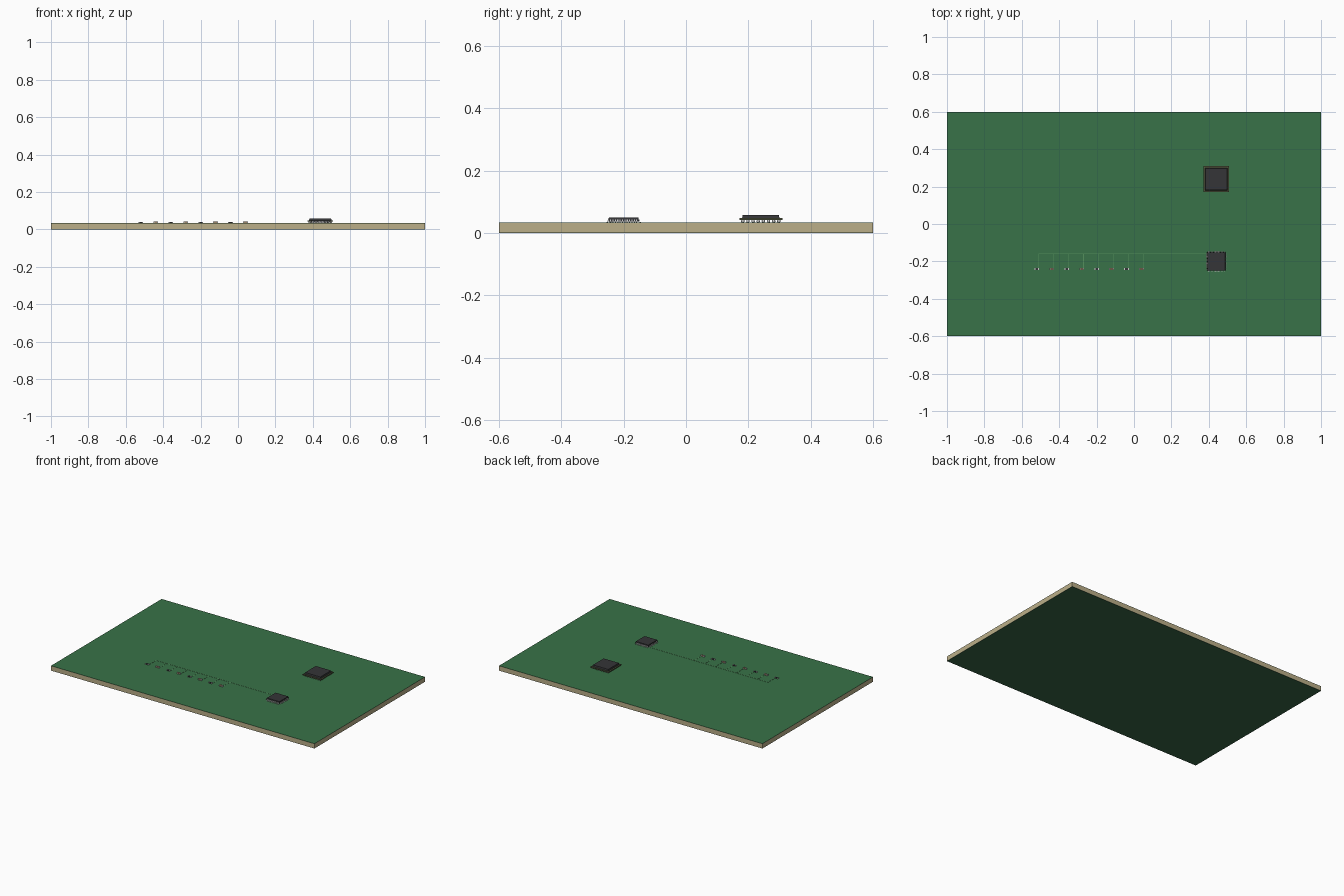
import bpy, bmesh, math
from mathutils import Matrix, Vector

if "Cube" in bpy.data.objects:
    bpy.data.objects.remove(bpy.data.objects["Cube"])

TOP = 0.033  # upper face of the board


def mat(name, rgb):
    m = bpy.data.materials.new(name)
    m.diffuse_color = (*rgb, 1)
    m.use_nodes = True
    m.node_tree.nodes["Principled BSDF"].inputs["Base Color"].default_value = m.diffuse_color
    return m


GREEN = mat("solder_mask", (0.04, 0.17, 0.065))
DARK = mat("mask_underside", (0.04, 0.13, 0.06))
TAN = mat("fibreglass", (0.5, 0.43, 0.25))
TRACE = mat("trace_green", (0.09, 0.28, 0.11))
BLACK = mat("epoxy", (0.035, 0.035, 0.038))
SUBSTRATE = mat("substrate", (0.09, 0.10, 0.05))
METAL = mat("tin", (0.65, 0.65, 0.65))
CERAMIC = mat("ceramic", (0.36, 0.25, 0.15))


def finish(bm, name, material):
    bmesh.ops.recalc_face_normals(bm, faces=bm.faces)
    me = bpy.data.meshes.new(name)
    bm.to_mesh(me)
    bm.free()
    me.materials.append(material)
    ob = bpy.data.objects.new(name, me)
    bpy.context.collection.objects.link(ob)
    return ob


def add_box(bm, x0, x1, y0, y1, z0, z1, taper=0.0):
    """Box, with the upper face optionally inset by taper."""
    r = bmesh.ops.create_cube(bm, size=1)
    for v in r["verts"]:
        t = taper if v.co.z > 0 else 0
        v.co = Vector((x1 - t if v.co.x > 0 else x0 + t,
                       y1 - t if v.co.y > 0 else y0 + t,
                       z1 if v.co.z > 0 else z0))


def box(name, material, *dims, taper=0.0):
    bm = bmesh.new()
    add_box(bm, *dims, taper)
    return finish(bm, name, material)


def square(name, material, c, half, z0, z1, taper=0.0):
    return box(name, material, c[0] - half, c[0] + half,
               c[1] - half, c[1] + half, z0, z1, taper=taper)


# Board: fibreglass core between two thin mask layers
box("board_core", TAN, -1, 1, -0.6, 0.6, 0.001, TOP - 0.001)
box("top_mask", GREEN, -1, 1, -0.6, 0.6, TOP - 0.001, TOP)
box("bottom_mask", DARK, -1, 1, -0.6, 0.6, 0, 0.001)

# Ball grid chip: substrate, moulded cap, solder balls
bga = (0.44, 0.24)
square("ball_chip_substrate", SUBSTRATE, bga, 0.069, 0.0415, 0.047)
square("ball_chip_cap", BLACK, bga, 0.06, 0.047, 0.058, 0.002)
bm = bmesh.new()
for i in range(8):
    for j in range(8):
        p = (bga[0] + (i - 3.5) * 0.0165, bga[1] + (j - 3.5) * 0.0165, TOP + 0.0048)
        bmesh.ops.create_uvsphere(bm, u_segments=12, v_segments=8, radius=0.0055,
                                  matrix=Matrix.Translation(p))
for f in bm.faces:
    f.smooth = True
finish(bm, "solder_balls", METAL)

# Leaded chip: body with gull-wing leads on four sides
qfp = (0.44, -0.2)
square("leaded_chip_body", BLACK, qfp, 0.049, 0.036, 0.05, 0.0015)
profile = [(0.046, 0.0425), (0.0505, 0.0425), (0.0520, 0.0345), (0.055, 0.0345),
           (0.055, 0.033), (0.0510, 0.033), (0.0495, 0.041), (0.046, 0.041)]
bm = bmesh.new()
for side in range(4):
    turn = Matrix.Translation((*qfp, 0)) @ Matrix.Rotation(side * math.pi / 2, 4, 'Z')
    for k in range(12):
        y = (k - 5.5) * 0.0076
        a, b = [[bm.verts.new(turn @ Vector((r, y + s * 0.0018, z))) for r, z in profile]
                for s in (-1, 1)]
        bm.faces.new(a)
        bm.faces.new(b[::-1])
        for n in range(len(a)):
            m = (n + 1) % len(a)
            bm.faces.new((a[n], b[n], b[m], a[m]))
finish(bm, "leaded_chip_leads", METAL)

# Copper trace bus with one branch per small component
W = 0.0015
bm = bmesh.new()
add_box(bm, -0.51 - W, 0.388, -0.16 - W, -0.16 + W, TOP, TOP + 0.001)
for i in range(8):
    x = -0.51 + 0.08 * i
    add_box(bm, x - W, x + W, -0.24, -0.16 - W, TOP, TOP + 0.001)
finish(bm, "traces", TRACE)

# Small components, alternating resistor and capacitor
for i in range(8):
    x, y = -0.52 + 0.08 * i, -0.24
    cap = i % 2
    h = 0.009 if cap else 0.006
    name = "capacitor" if cap else "resistor"
    box(f"{name}_{i}_body", CERAMIC if cap else BLACK,
        x - 0.008, x + 0.008, y - 0.0055, y + 0.0055, TOP + 0.0005, TOP + h - 0.0005)
    bm = bmesh.new()
    for s in (-1, 1):
        x0, x1 = sorted((x + s * 0.007, x + s * 0.0125))
        add_box(bm, x0, x1, y - 0.006, y + 0.006, TOP, TOP + h)
    finish(bm, f"{name}_{i}_terminals", METAL)
